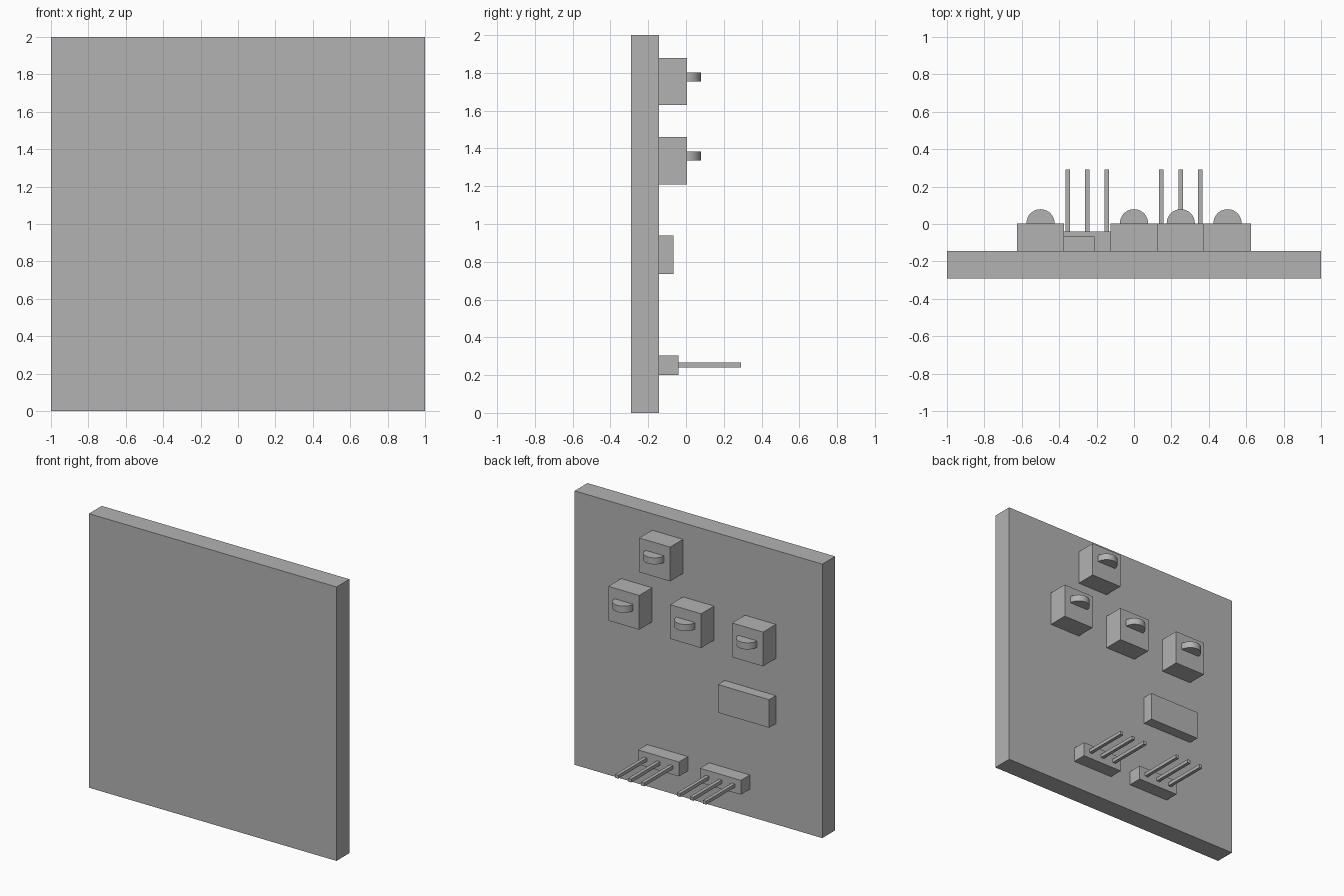
import bpy

cube = bpy.data.objects.get("Cube")
if cube:
    bpy.data.objects.remove(cube, do_unlink=True)

grey = bpy.data.materials.new("plain grey")
grey.use_nodes = True
grey.diffuse_color = (0.45, 0.45, 0.45, 1)
grey.node_tree.nodes["Principled BSDF"].inputs["Base Color"].default_value = (0.45, 0.45, 0.45, 1)

BACK = -0.144    # rear surface of the board
FACE = 0.004     # rear surface of the switch housings


def box(name, x, y, z):
    """Box spanning the given (low, high) ranges."""
    spans = (x, y, z)
    bpy.ops.mesh.primitive_cube_add(size=1, location=[(a + b) / 2 for a, b in spans])
    ob = bpy.context.object
    ob.name = name
    ob.scale = [b - a for a, b in spans]
    bpy.ops.object.transform_apply(location=False, rotation=False, scale=True)
    ob.data.materials.append(grey)
    return ob


def around(centre, width):
    return (centre - width / 2, centre + width / 2)


def switch(name, x, z):
    """Square housing with a half-exposed round thumb wheel."""
    box(name + "_housing", around(x, 0.25), (BACK, FACE), around(z, 0.25))
    bpy.ops.mesh.primitive_cylinder_add(vertices=64, radius=0.075, depth=0.048,
                                        location=(x, FACE, z + 0.024))
    wheel = bpy.context.object
    wheel.name = name + "_wheel"
    wheel.data.materials.append(grey)
    bpy.ops.object.shade_smooth_by_angle()


def header(name, x):
    """Connector strip with three long square pins."""
    box(name + "_base", around(x, 0.33), (BACK, -0.04), (0.2, 0.305))
    for i in (-1, 0, 1):
        box(name + "_pin", around(x + i * 0.105, 0.025), (-0.05, 0.292), around(0.254, 0.025))


# Board
box("board", (-1, 1), (-0.292, BACK), (0, 2))

# Four switches: one above a row of three
switch("top_switch", 0.25, 1.755)
for label, x in (("left", 0.5), ("middle", 0), ("right", -0.5)):
    switch(label + "_switch", x, 1.335)

# Chip and pin headers
box("chip", (-0.625, -0.212), (BACK, -0.066), (0.735, 0.94))
header("left_header", 0.25)
header("right_header", -0.25)
